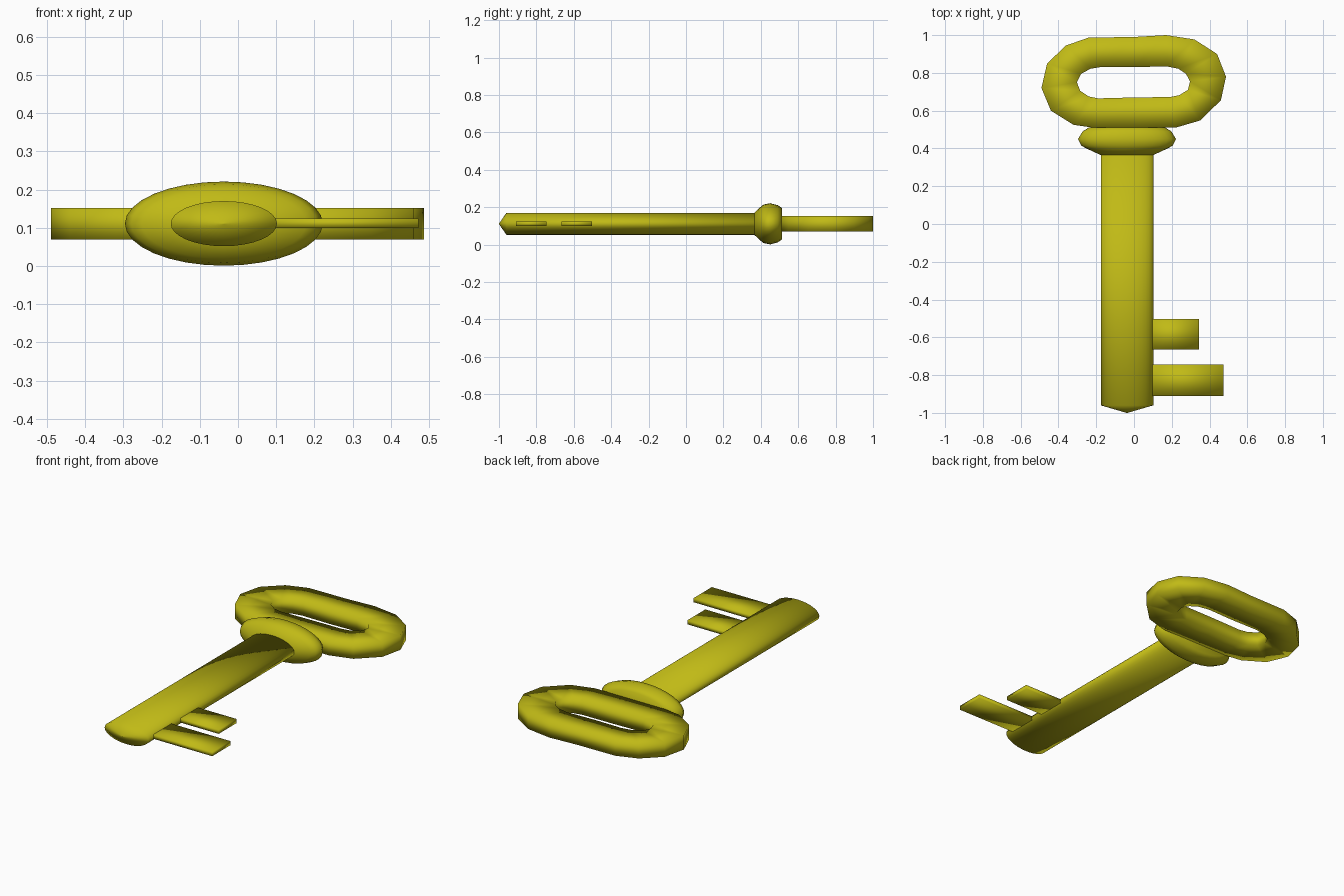
import bpy, bmesh, math

if "Cube" in bpy.data.objects:
    bpy.data.objects.remove(bpy.data.objects["Cube"])

mat = bpy.data.materials.new("brass")
mat.diffuse_color = (0.53, 0.49, 0.008, 1)
mat.use_nodes = True
mat.node_tree.nodes["Principled BSDF"].inputs["Base Color"].default_value = mat.diffuse_color

CX, CZ = -0.037, 0.111   # shaft axis
FLAT = 0.425             # height / width of the oval section


def add_object(name, bm, smooth=True):
    bmesh.ops.recalc_face_normals(bm, faces=bm.faces)
    me = bpy.data.meshes.new(name)
    bm.to_mesh(me)
    bm.free()
    for p in me.polygons:
        p.use_smooth = smooth
    me.materials.append(mat)
    ob = bpy.data.objects.new(name, me)
    bpy.context.collection.objects.link(ob)
    return ob


def oval_lathe(name, profile, sides=32):
    """Oval rings along y from (y, half width) pairs, capped at both ends."""
    bm = bmesh.new()
    rings = []
    for y, r in profile:
        rings.append([bm.verts.new((CX + r * math.cos(a), y, CZ + r * FLAT * math.sin(a)))
                      for a in (2 * math.pi * i / sides for i in range(sides))])
    for a, b in zip(rings, rings[1:]):
        for i in range(sides):
            j = (i + 1) % sides
            bm.faces.new((a[i], a[j], b[j], b[i]))
    bm.faces.new(rings[0])
    bm.faces.new(rings[-1])
    return add_object(name, bm)


# shaft with blunt pointed tip
oval_lathe("shaft", [(-1.0, 0.002), (-0.96, 0.139), (0.38, 0.139)])

# collar bead
oval_lathe("collar", [(0.365, 0.139), (0.4, 0.215), (0.415, 0.242), (0.45, 0.259),
                      (0.49, 0.235), (0.512, 0.2)])

# bow: outer and inner outline points, rectangular section
outer = [(0, 0.99), (-0.24, 0.987), (-0.36, 0.945), (-0.46, 0.85), (-0.49, 0.72),
         (-0.44, 0.6), (-0.32, 0.525), (-0.2, 0.508), (0, 0.51), (0.22, 0.51),
         (0.35, 0.548), (0.46, 0.655), (0.487, 0.78), (0.44, 0.9), (0.32, 0.977), (0.17, 1.0)]
inner = [(0, 0.83), (-0.17, 0.832), (-0.23, 0.822), (-0.28, 0.795), (-0.302, 0.75),
         (-0.285, 0.705), (-0.24, 0.675), (-0.19, 0.665), (0, 0.67), (0.19, 0.672),
         (0.24, 0.682), (0.285, 0.71), (0.297, 0.755), (0.275, 0.795), (0.235, 0.822), (0.17, 0.835)]
bm = bmesh.new()
loops = [[bm.verts.new((x, y, z)) for x, y in pts]
         for pts, z in ((outer, 0.07), (outer, 0.152), (inner, 0.152), (inner, 0.07))]
n = len(outer)
for k in range(4):
    a, b = loops[k], loops[(k + 1) % 4]
    for i in range(n):
        j = (i + 1) % n
        bm.faces.new((a[i], a[j], b[j], b[i]))
add_object("bow", bm)

# two flat bits
for name, x1, y0, y1 in (("long_bit", 0.473, -0.91, -0.745), ("short_bit", 0.343, -0.665, -0.503)):
    bm = bmesh.new()
    bmesh.ops.create_cube(bm, size=1)
    x0, z0, z1 = 0.06, 0.1, 0.124
    for v in bm.verts:
        v.co = (x1 if v.co.x > 0 else x0, y1 if v.co.y > 0 else y0, z1 if v.co.z > 0 else z0)
    add_object(name, bm)
